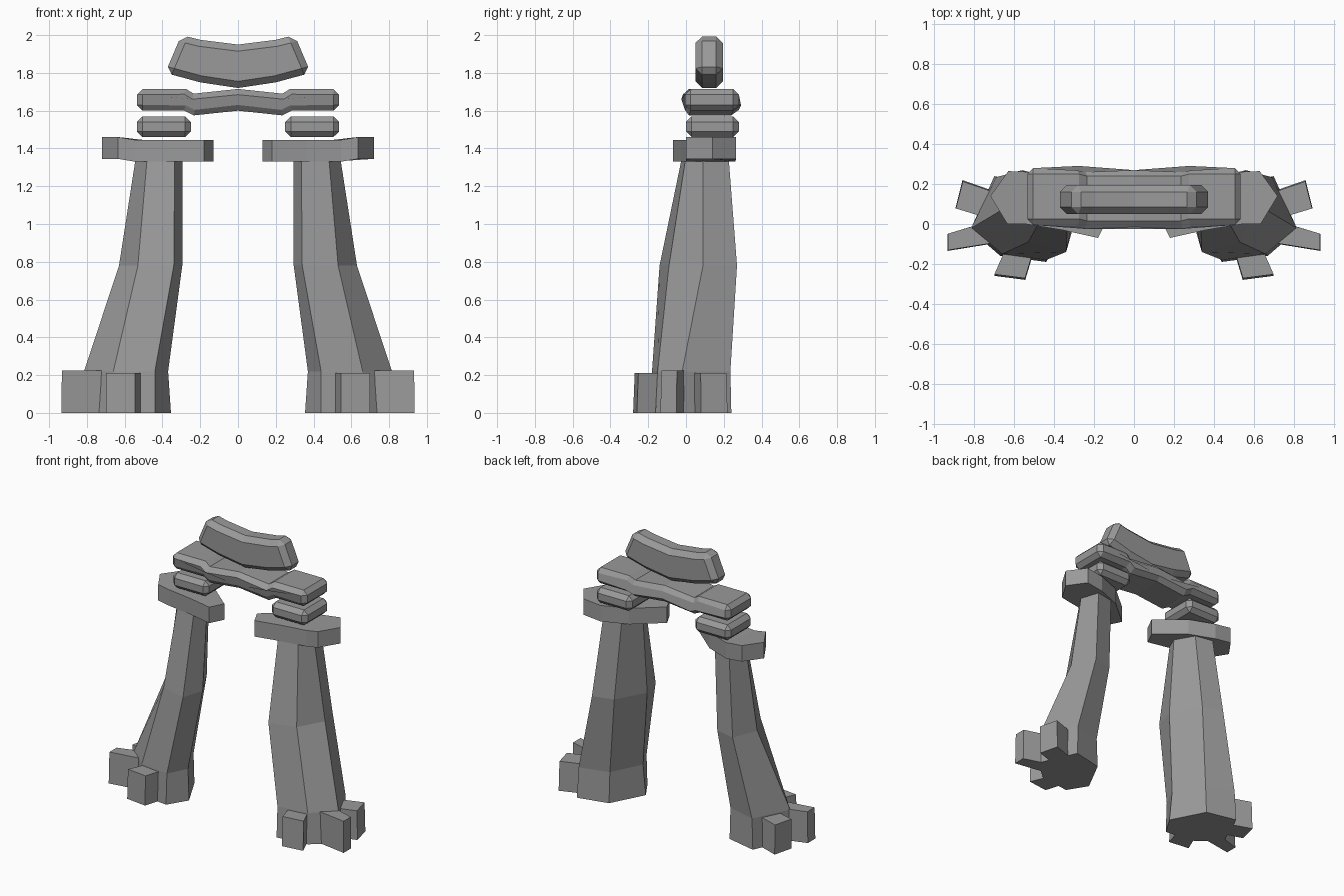
import bpy
import bmesh

cube = bpy.data.objects.get("Cube")
if cube:
    bpy.data.objects.remove(cube)

stone = bpy.data.materials.new("grey_stone")
stone.use_nodes = True
colour = (0.32, 0.32, 0.32, 1)
stone.diffuse_color = colour
stone.node_tree.nodes["Principled BSDF"].inputs["Base Color"].default_value = colour


def loft(name, rings, bevel=0.0):
    """Skin a stack of matching rings, cap both ends and chamfer if asked."""
    bm = bmesh.new()
    loops = [[bm.verts.new(p) for p in ring] for ring in rings]
    for a, b in zip(loops, loops[1:]):
        for i in range(len(a)):
            j = (i + 1) % len(a)
            bm.faces.new((a[i], a[j], b[j], b[i]))
    bm.faces.new(loops[0])
    bm.faces.new(loops[-1])
    bmesh.ops.recalc_face_normals(bm, faces=bm.faces)
    mesh = bpy.data.meshes.new(name)
    bm.to_mesh(mesh)
    bm.free()
    mesh.materials.append(stone)
    obj = bpy.data.objects.new(name, mesh)
    bpy.context.collection.objects.link(obj)
    if bevel:
        mod = obj.modifiers.new("chamfer", 'BEVEL')
        mod.width = bevel
        mod.segments = 1
        mod.limit_method = 'ANGLE'
        mod.angle_limit = 0.9
    return obj


def ring(points, z, side):
    return [(side * x, y, z) for x, y in points]


def slab(name, profile, y0, y1, bevel, sag=0.0):
    """Extrude a front profile in y; sag pulls the middle forward."""
    def row(y):
        return [(x, y - (sag if abs(x) < 0.26 else 0), z) for x, z in profile]
    return loft(name, [row(y0), row(y1)], bevel)


def mirrored(half):
    """Complete a half profile whose first and last points lie on x = 0."""
    return half + [(-x, z) for x, z in half[-2:0:-1]]


# Leg sections, from the foot up to the cap
leg_foot = [(0.82, -0.03), (0.67, -0.16), (0.44, -0.19),
            (0.355, -0.05), (0.48, 0.19), (0.70, 0.24)]
leg_ankle = [(0.815, -0.02), (0.66, -0.15), (0.44, -0.18),
             (0.37, -0.04), (0.48, 0.18), (0.69, 0.235)]
leg_knee = [(0.63, 0.09), (0.53, -0.09), (0.34, -0.14),
            (0.295, 0.02), (0.41, 0.23), (0.56, 0.27)]
leg_top = [(0.54, 0.09), (0.48, 0.0), (0.335, -0.02),
           (0.295, 0.07), (0.37, 0.2), (0.5, 0.225)]

# Toe footprints with their heights
toes = {
    "front_toe": (0.21, [(0.70, -0.26), (0.545, -0.28), (0.50, -0.13), (0.64, -0.12)]),
    "outer_toe": (0.225, [(0.935, -0.05), (0.935, -0.135), (0.72, -0.10), (0.74, 0.01)]),
    "back_toe": (0.21, [(0.86, 0.22), (0.895, 0.08), (0.70, 0.02), (0.66, 0.15)]),
}

# Cap footprints: a level inner arm and a raised outer end
cap_arm = [(0.13, 0.03), (0.18, -0.07), (0.36, -0.03), (0.545, 0.0),
           (0.50, 0.26), (0.32, 0.19)]
cap_end = [(0.545, 0.0), (0.635, 0.0), (0.72, 0.14), (0.63, 0.265), (0.50, 0.26)]

for label, side in (("left", 1), ("right", -1)):
    loft(label + "_leg", [ring(leg_foot, 0, side), ring(leg_ankle, 0.22, side),
                          ring(leg_knee, 0.78, side), ring(leg_top, 1.36, side)])
    for toe, (height, points) in toes.items():
        top = [(0.67 + (x - 0.67) * 0.99, y * 0.97) for x, y in points]
        loft(label + "_" + toe, [ring(points, 0, side), ring(top, height, side)])
    loft(label + "_cap_arm", [ring(cap_arm, 1.33, side), ring(cap_arm, 1.445, side)])
    end = loft(label + "_cap_end", [ring(cap_end, 1.33, side), ring(cap_end, 1.445, side)])
    for v in end.data.vertices:
        if abs(v.co.x) > 0.6:
            v.co.z += 0.015
    # Spacer block between cap and beam
    block = [(side * x, z) for x, z in
             ((0.25, 1.46), (0.535, 1.46), (0.535, 1.57), (0.25, 1.57))]
    slab(label + "_spacer", block, 0.0, 0.28, 0.03)

# Cross beam with a dipped middle
beam = mirrored([(0, 1.6), (0.235, 1.575), (0.285, 1.6), (0.535, 1.6),
                 (0.535, 1.715), (0.275, 1.715), (0.235, 1.69), (0, 1.715)])
slab("cross_beam", beam, -0.005, 0.28, 0.03, 0.01)

# Curved ridge stone on top
ridge = mirrored([(0, 1.72), (0.2, 1.75), (0.385, 1.8), (0.3, 2.0),
                  (0.2, 1.975), (0, 1.95)])
slab("ridge_stone", ridge, 0.05, 0.195, 0.035)
